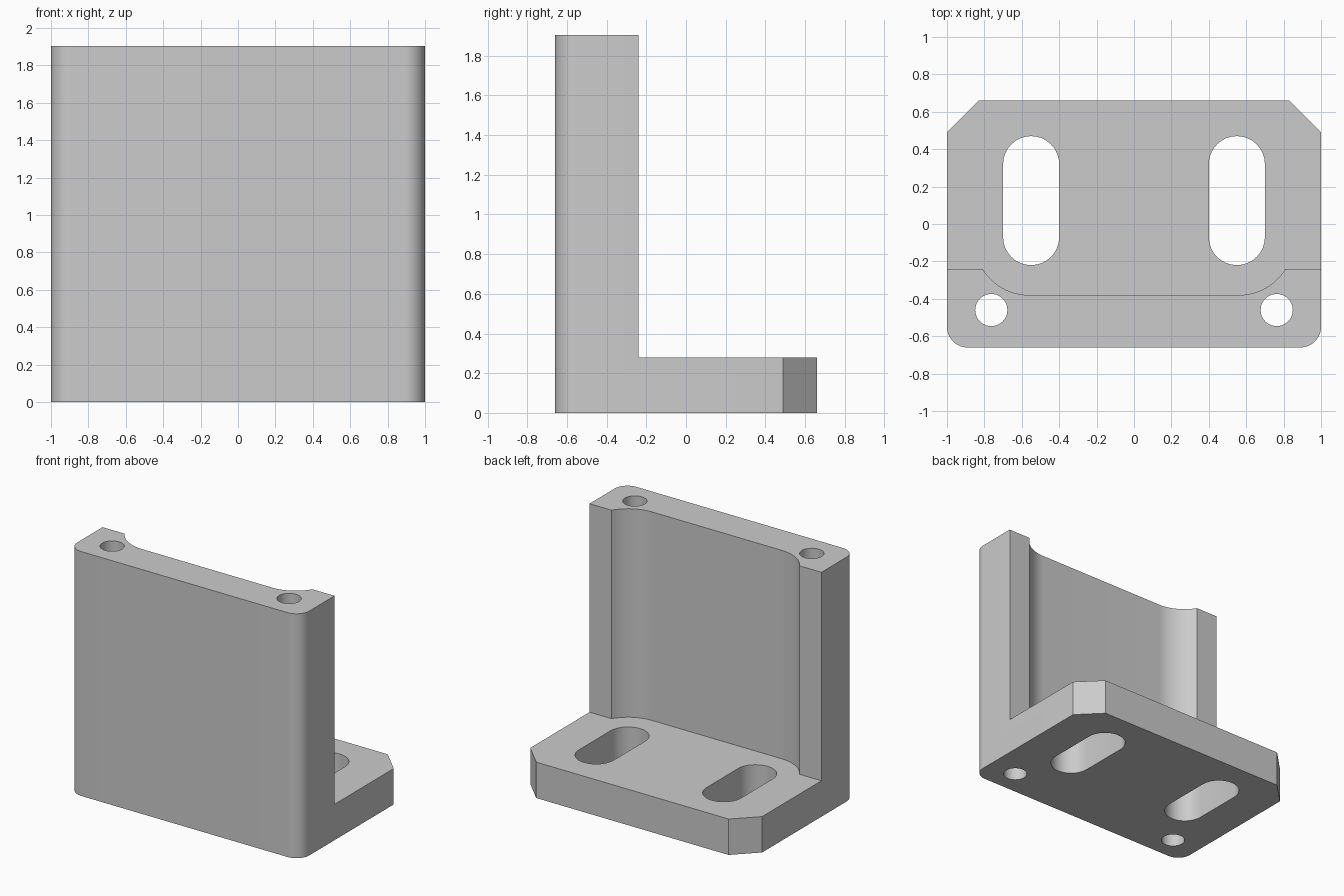
import bpy
import bmesh
from math import cos, sin, pi, atan2

if "Cube" in bpy.data.objects:
    bpy.data.objects.remove(bpy.data.objects["Cube"], do_unlink=True)

HEIGHT, BASE = 1.905, 0.28       # overall height, foot plate thickness
DEPTH, WALL_Y = 0.66, -0.24      # half depth, rear face of the wall

grey = bpy.data.materials.new("light_grey")
grey.use_nodes = True
colour = (0.6, 0.6, 0.6, 1)
grey.diffuse_color = colour
grey.node_tree.nodes["Principled BSDF"].inputs["Base Color"].default_value = colour


def arc(cx, cy, r, start, end, steps=16):
    return [(cx + r * cos(start + (end - start) * i / steps),
             cy + r * sin(start + (end - start) * i / steps)) for i in range(steps + 1)]


def mirrored(half):
    """Close a right-hand half outline with its mirror image."""
    return half + [(-x, y) for x, y in reversed(half)]


def prism(name, outline, low, high):
    bm = bmesh.new()
    face = bm.faces.new([bm.verts.new((x, y, low)) for x, y in outline])
    top = bmesh.ops.extrude_face_region(bm, geom=[face])["geom"]
    verts = [v for v in top if isinstance(v, bmesh.types.BMVert)]
    bmesh.ops.translate(bm, verts=verts, vec=(0, 0, high - low))
    bmesh.ops.recalc_face_normals(bm, faces=bm.faces)
    mesh = bpy.data.meshes.new(name)
    bm.to_mesh(mesh)
    bm.free()
    mesh.materials.append(grey)
    obj = bpy.data.objects.new(name, mesh)
    bpy.context.collection.objects.link(obj)
    return obj


def cut(target, cutter):
    cutter.hide_render = True
    mod = target.modifiers.new("cut", "BOOLEAN")
    mod.operation, mod.solver, mod.object = "DIFFERENCE", "EXACT", cutter
    bpy.context.view_layer.objects.active = target
    bpy.ops.object.modifier_apply(modifier=mod.name)
    bpy.data.objects.remove(cutter, do_unlink=True)


# Full block: rounded front corners, chamfered rear corners
r = 0.11
body = mirrored(arc(1 - r, -DEPTH + r, r, -pi / 2, 0) + [(1, 0.49), (0.83, DEPTH)])
bracket = prism("angle_bracket", body, 0, HEIGHT)

# Space above the foot plate, with a round-cornered recess in the wall
cr, cx, floor = 0.293, 0.56, -0.38
cy = floor + cr
corner = arc(cx, cy, cr, -pi / 2, atan2(WALL_Y - cy, 0.81 - cx))
recess = mirrored(corner + [(1.2, WALL_Y), (1.2, 1)])
cut(bracket, prism("recess_cutter", recess, BASE, HEIGHT + 0.3))

# Mounting slots in the foot and bolt holes down the wall
for side in (-1, 1):
    sx = side * 0.55
    slot = arc(sx, 0.32, 0.15, 0, pi) + arc(sx, -0.07, 0.15, pi, 2 * pi)
    cut(bracket, prism("slot_cutter", slot, -0.2, 0.4 + HEIGHT))
    hole = arc(side * 0.763, -0.46, 0.086, 0, 2 * pi, 40)[:-1]
    cut(bracket, prism("hole_cutter", hole, -0.2, HEIGHT + 0.2))

bpy.ops.object.select_all(action="DESELECT")
bracket.select_set(True)
bpy.context.view_layer.objects.active = bracket
bpy.ops.object.shade_smooth_by_angle(angle=pi / 6)
